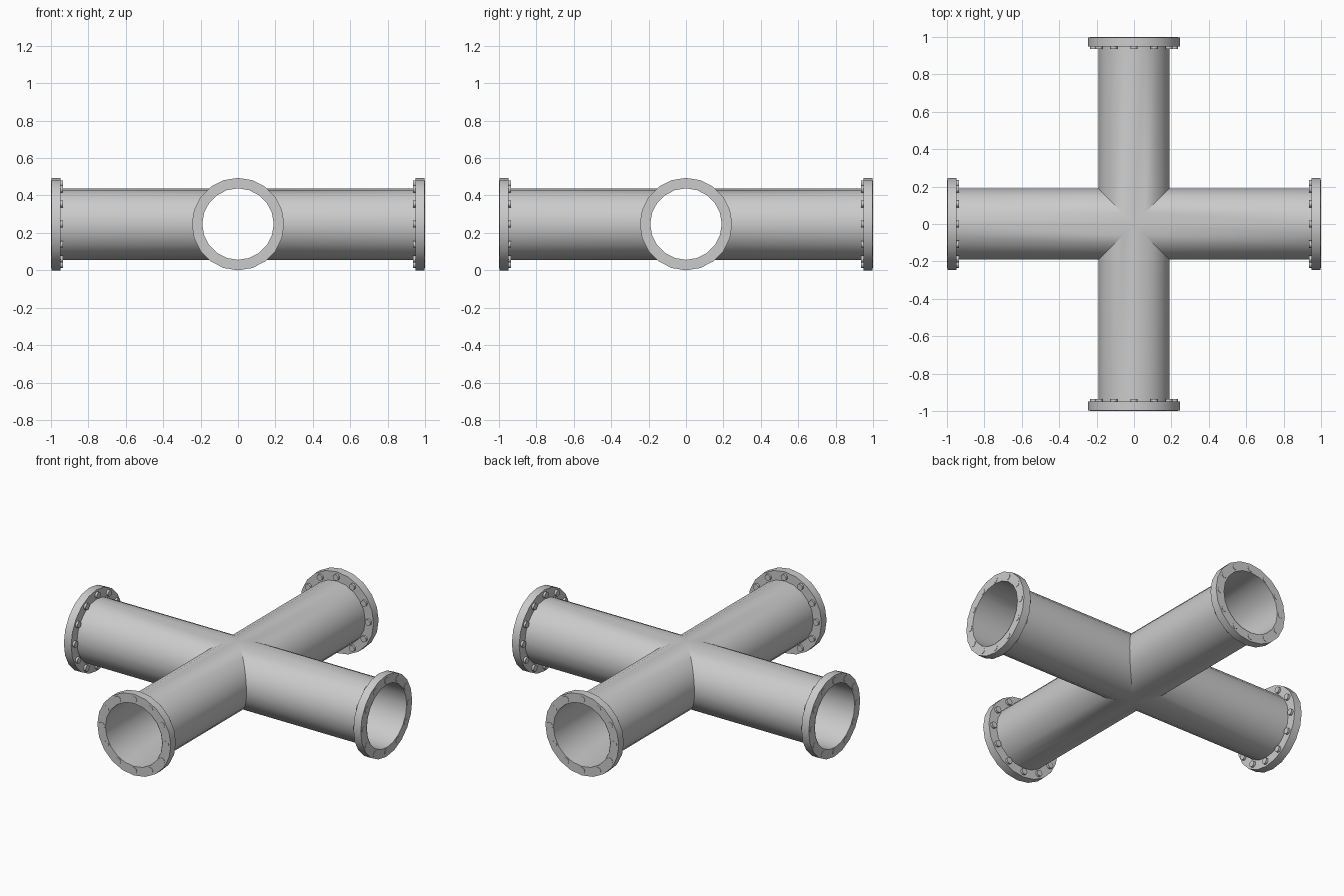
import bpy, bmesh
from math import sin, cos, pi, radians
from mathutils import Matrix, Vector

if "Cube" in bpy.data.objects:
    bpy.data.objects.remove(bpy.data.objects["Cube"])

SIDES, PIPE_R, FLANGE_R, CZ = 20, 0.191, 0.247, 0.247
FLANGE_IN, BOLT_IN = 0.949, 0.936


def finish(bm, name, angle):
    """Turn a bmesh into a smooth-by-angle object."""
    me = bpy.data.meshes.new(name)
    bm.to_mesh(me)
    bm.free()
    ob = bpy.data.objects.new(name, me)
    bpy.context.collection.objects.link(ob)
    bpy.ops.object.select_all(action='DESELECT')
    ob.select_set(True)
    bpy.context.view_layer.objects.active = ob
    bpy.ops.object.shade_smooth_by_angle(angle=radians(angle))
    return ob


def arm_matrix(k):
    return Matrix.Translation((0, 0, CZ)) @ Matrix.Rotation(k * pi / 2, 4, 'Z')


def ring(bm, r, x_of, m):
    """Ring of vertices around the arm axis (local +x)."""
    out = []
    for i in range(SIDES):
        a = 2 * pi * i / SIDES
        y, z = r * cos(a), r * sin(a)
        out.append(bm.verts.new(m @ Vector((x_of(y), y, z))))
    return out


def bridge(bm, a, b):
    for i in range(SIDES):
        j = (i + 1) % SIDES
        bm.faces.new((a[i], a[j], b[j], b[i]))


# Open cross pipe: four thin arms mitred together at the centre
bm = bmesh.new()
for k in range(4):
    m = arm_matrix(k)
    bridge(bm, ring(bm, PIPE_R, abs, m), ring(bm, PIPE_R, lambda y: 1.0, m))
bmesh.ops.remove_doubles(bm, verts=bm.verts, dist=1e-4)
bmesh.ops.recalc_face_normals(bm, faces=bm.faces)
finish(bm, "cross_pipe", 30)

for k in range(4):
    m = arm_matrix(k)
    # Flange collar around the open end
    bm = bmesh.new()
    profile = [(PIPE_R, FLANGE_IN), (FLANGE_R, FLANGE_IN),
               (FLANGE_R, 0.998), (PIPE_R, 0.998)]
    rings = [ring(bm, r, lambda y, x=x: x, m) for r, x in profile]
    for a, b in zip(rings, rings[1:]):
        bridge(bm, a, b)
    bmesh.ops.recalc_face_normals(bm, faces=bm.faces)
    finish(bm, f"flange_{k + 1}", 40)

    # Twelve bolts passing through the flange
    bm = bmesh.new()
    for i in range(12):
        a = 2 * pi * i / 12
        pos = Vector(((BOLT_IN + 1) / 2, 0.216 * cos(a), 0.216 * sin(a)))
        bmesh.ops.create_cone(
            bm, cap_ends=True, segments=10, radius1=0.019, radius2=0.019,
            depth=1 - BOLT_IN,
            matrix=m @ Matrix.Translation(pos) @ Matrix.Rotation(pi / 2, 4, 'Y'))
    finish(bm, f"bolts_{k + 1}", 40)
